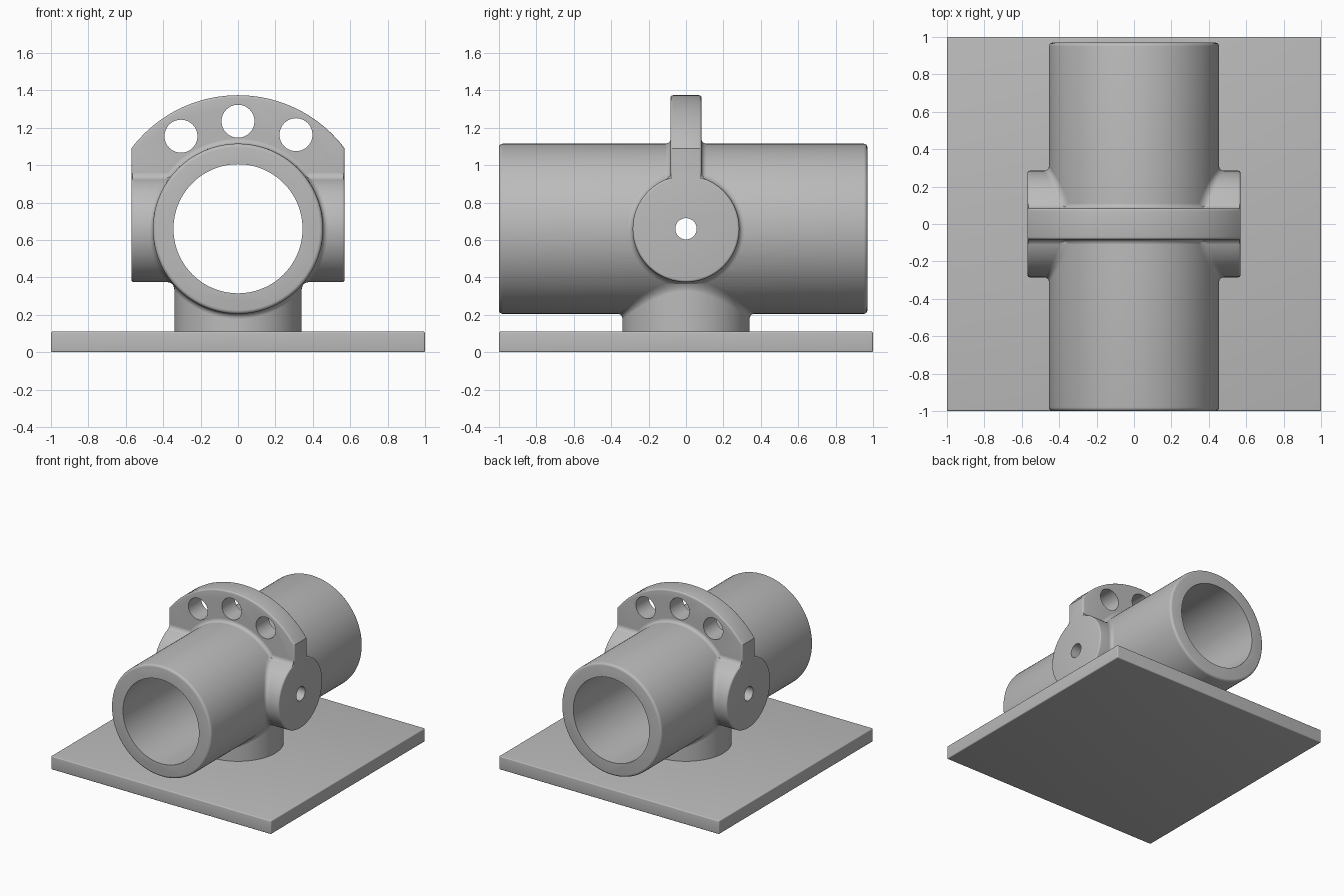
import bpy, bmesh
from math import sin, cos, pi, sqrt, radians
from mathutils import Matrix, Vector

if "Cube" in bpy.data.objects:
    bpy.data.objects.remove(bpy.data.objects["Cube"], do_unlink=True)

AXIS_Z = 0.66     # height of the pipe axis
PIPE_R = 0.455
BOSS_R = 0.285
POST_R = 0.34
HALF_W = 0.57     # half width over the bosses
FLANGE_T = 0.083  # half thickness of the flange
F = 0.025         # fillet radius

grey = bpy.data.materials.new("plain grey")
grey.use_nodes = True
colour = (0.5, 0.5, 0.5, 1)
grey.diffuse_color = colour
grey.node_tree.nodes["Principled BSDF"].inputs["Base Color"].default_value = colour

TURN = {"X": Matrix.Rotation(pi / 2, 4, "Y"),
        "Y": Matrix.Rotation(-pi / 2, 4, "X"),
        "Z": Matrix.Identity(4)}


def finish(name, bm):
    bmesh.ops.recalc_face_normals(bm, faces=bm.faces)
    mesh = bpy.data.meshes.new(name)
    bm.to_mesh(mesh)
    bm.free()
    mesh.materials.append(grey)
    obj = bpy.data.objects.new(name, mesh)
    bpy.context.scene.collection.objects.link(obj)
    return obj


def round_edges(bm, edges, size):
    bmesh.ops.bevel(bm, geom=edges, offset=size, segments=4, profile=0.5, affect="EDGES")


def cylinder(name, r, start, end, axis, centre=(0, 0, 0), rim=0, sides=96):
    bm = bmesh.new()
    bmesh.ops.create_cone(bm, cap_ends=True, segments=sides, radius1=r, radius2=r,
                          depth=end - start)
    if rim:
        round_edges(bm, [e for e in bm.edges
                         if abs(e.verts[0].co.z - e.verts[1].co.z) < 1e-5], rim)
    mid = Matrix.Translation((0, 0, (start + end) / 2))
    bm.transform(Matrix.Translation(centre) @ TURN[axis] @ mid)
    return finish(name, bm)


def combine(target, other, operation):
    mod = target.modifiers.new(operation.lower(), "BOOLEAN")
    mod.operation = operation
    mod.solver = "EXACT"
    mod.object = other
    bpy.context.view_layer.objects.active = target
    bpy.ops.object.modifier_apply(modifier=mod.name)
    bpy.data.objects.remove(other, do_unlink=True)


def loft(name, rings, closed):
    """Skin matching cross-sections, either as a loop or with end caps."""
    bm = bmesh.new()
    loops = [[bm.verts.new(p) for p in ring] for ring in rings]
    pairs = list(zip(loops, loops[1:]))
    if closed:
        pairs.append((loops[-1], loops[0]))
    else:
        bm.faces.new(loops[0])
        bm.faces.new(loops[-1])
    n = len(loops[0])
    for a, b in pairs:
        for i in range(n):
            j = (i + 1) % n
            bm.faces.new((a[i], a[j], b[j], b[i]))
    return finish(name, bm)


# Base plate
bm = bmesh.new()
bmesh.ops.create_cube(bm, size=1, matrix=Matrix.Translation((0, 0, 0.055))
                      @ Matrix.Diagonal((2, 2, 0.11, 1)))
round_edges(bm, bm.edges[:], 0.008)
finish("base_plate", bm)

# Flange: arched outline, extruded and rounded along both faces
bm = bmesh.new()
arch = [radians(37 + 106 * i / 36) for i in range(37)]
outline = [(HALF_W - 0.0005, AXIS_Z)]
outline += [(0.714 * cos(t), AXIS_Z + 0.714 * sin(t)) for t in arch]
outline += [(-HALF_W + 0.0005, AXIS_Z)]
face = bm.faces.new([bm.verts.new((x, -FLANGE_T, z)) for x, z in outline])
new = bmesh.ops.extrude_face_region(bm, geom=[face], use_keep_orig=True)["geom"]
bmesh.ops.translate(bm, vec=Vector((0, 2 * FLANGE_T, 0)),
                    verts=[g for g in new if isinstance(g, bmesh.types.BMVert)])
round_edges(bm, [e for e in bm.edges
                 if abs(e.verts[0].co.y - e.verts[1].co.y) < 1e-5], 0.013)
flange = finish("flange", bm)

# Pipe body with post, side bosses and flange joined on
centre = (0, 0, AXIS_Z)
body = cylinder("pipe_body", PIPE_R, -1, 0.97, "Y", centre, rim=0.02, sides=128)
combine(body, cylinder("bosses", BOSS_R, -HALF_W, HALF_W, "X", centre, rim=0.012), "UNION")
combine(body, flange, "UNION")
combine(body, cylinder("post", POST_R, 0.1, 0.6, "Z"), "UNION")

# Bore, pivot hole and three flange holes
combine(body, cylinder("bore", 0.345, -1.2, 1.2, "Y", centre, sides=128), "DIFFERENCE")
combine(body, cylinder("pivot_hole", 0.057, -0.8, 0.8, "X", centre, sides=48), "DIFFERENCE")
for x, z in ((-0.305, 1.155), (0, 1.235), (0.31, 1.163)):
    combine(body, cylinder("flange_hole", 0.088, -0.3, 0.3, "Y", (x, 0, z), sides=64),
            "DIFFERENCE")

# Fillet section: distance from the wall, height above the surface
steps = [pi / 2 * k / 5 for k in range(6)]
section = [(F - F * cos(a), F - F * sin(a)) for a in steps] + [(-0.02, -0.02)]
circle = [2 * pi * i / 96 for i in range(96)]


def drop(radius, offset):
    return sqrt(radius ** 2 - offset ** 2)


# Fillet between post and pipe
loft("post_fillet",
     [[((POST_R + d) * cos(t), (POST_R + d) * sin(t),
        AXIS_Z - drop(PIPE_R, (POST_R + d) * cos(t)) - h) for d, h in section]
      for t in circle], True)

for side, label in ((1, "left"), (-1, "right")):
    # Fillet between boss and pipe
    loft(label + "_boss_fillet",
         [[(side * (drop(PIPE_R, (BOSS_R + d) * sin(t)) + h),
            (BOSS_R + d) * cos(t), AXIS_Z + (BOSS_R + d) * sin(t)) for d, h in section]
          for t in circle], True)
    # Fillets between flange and boss
    for face_dir, where in ((-1, "front"), (1, "back")):
        loft(f"{label}_{where}_flange_fillet",
             [[(side * x, face_dir * (FLANGE_T + d),
                AXIS_Z + drop(BOSS_R, FLANGE_T + d) + h) for d, h in section]
              for x in (0.37, HALF_W - 0.005)], False)

# Fillets between flange and pipe
for face_dir, where in ((-1, "front"), (1, "back")):
    loft(where + "_pipe_fillet",
         [[((PIPE_R + h) * cos(t), face_dir * (FLANGE_T + d),
            AXIS_Z + (PIPE_R + h) * sin(t)) for d, h in section]
          for t in [radians(25 + 130 * i / 48) for i in range(49)]], False)

# Smooth shading with sharp edges kept
bpy.ops.object.select_all(action="DESELECT")
for obj in bpy.context.scene.objects:
    if obj.type == "MESH":
        obj.select_set(True)
        bpy.context.view_layer.objects.active = obj
bpy.ops.object.shade_smooth_by_angle(angle=radians(30))
